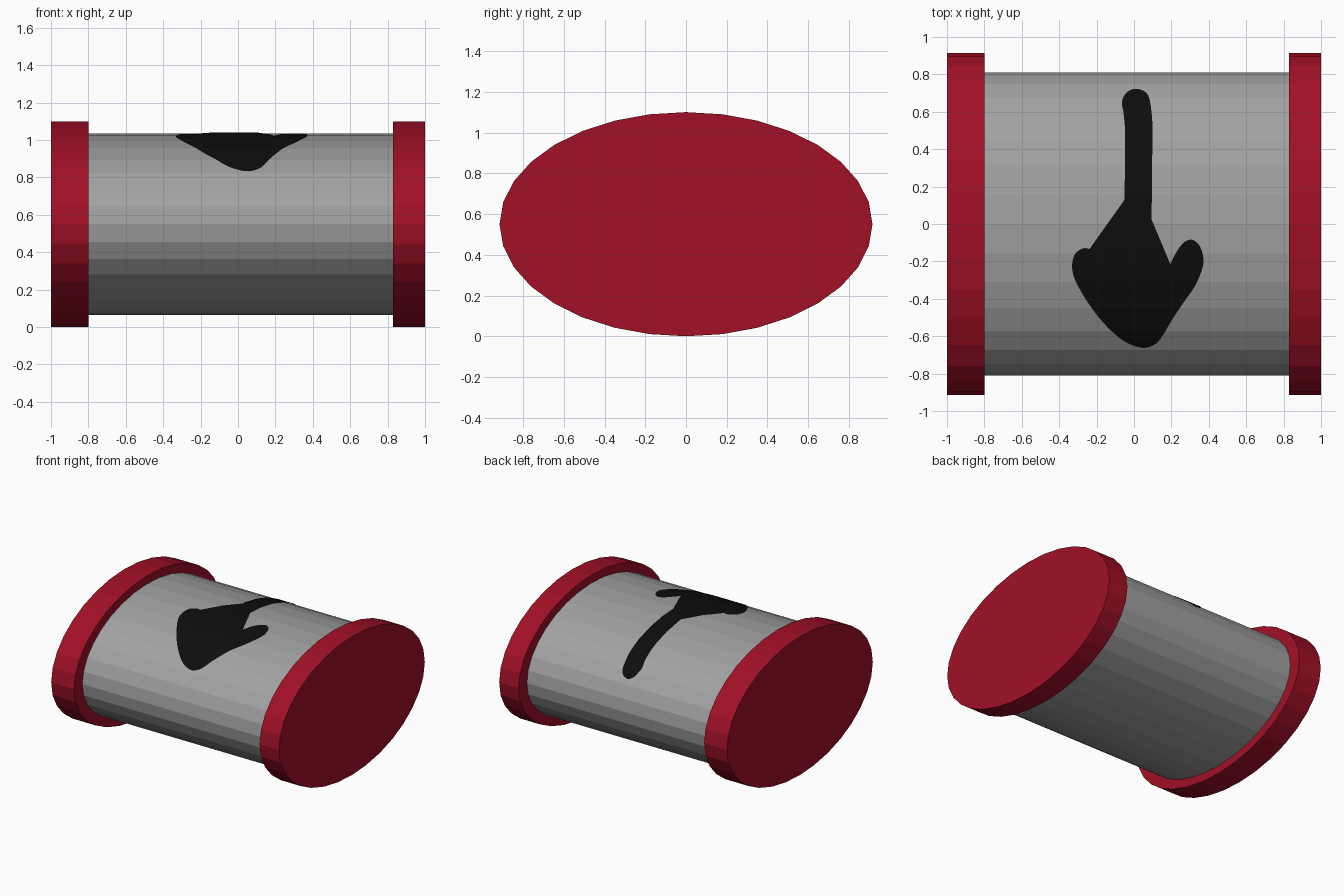
import bpy, bmesh, math
from mathutils import Vector

if "Cube" in bpy.data.objects:
    bpy.data.objects.remove(bpy.data.objects["Cube"])

SIDES = 32
CZ = 0.55                 # height of the drum axis
BODY_RY, BODY_RZ = 0.81, 0.486
CAP_RY, CAP_RZ = 0.915, 0.55


def material(name, rgb):
    m = bpy.data.materials.new(name)
    m.diffuse_color = (*rgb, 1)
    m.use_nodes = True
    m.node_tree.nodes["Principled BSDF"].inputs["Base Color"].default_value = m.diffuse_color
    return m


red = material("red", (0.36, 0.005, 0.019))
grey = material("grey", (0.36, 0.36, 0.36))
black = material("black", (0.004, 0.004, 0.004))


def finish(name, bm, mat):
    me = bpy.data.meshes.new(name)
    bm.to_mesh(me)
    bm.free()
    me.materials.append(mat)
    ob = bpy.data.objects.new(name, me)
    bpy.context.collection.objects.link(ob)
    return ob


def drum(name, x0, x1, ry, rz, mat):
    """Flat-faced elliptical cylinder along x."""
    bm = bmesh.new()
    rings = [[bm.verts.new((x, ry * math.cos(a), CZ + rz * math.sin(a)))
              for a in (math.tau * i / SIDES for i in range(SIDES))]
             for x in (x0, x1)]
    for i in range(SIDES):
        j = (i + 1) % SIDES
        bm.faces.new((rings[0][i], rings[0][j], rings[1][j], rings[1][i]))
    bm.faces.new(rings[0])
    bm.faces.new(rings[1])
    bmesh.ops.recalc_face_normals(bm, faces=bm.faces[:])
    return finish(name, bm, mat)


drum("body", -0.81, 0.84, BODY_RY, BODY_RZ, grey)
drum("left_cap", -1.0, -0.80, CAP_RY, CAP_RZ, red)
drum("right_cap", 0.83, 1.0, CAP_RY, CAP_RZ, red)

# Painted arrow: outline seen from above, in hundredths of a unit
outline = [
    (1, 72), (-4, 70), (-6.5, 65), (-5.7, 60), (-4.8, 50), (-5, 13), (-5.6, -29.5),
    (-6.8, -31), (-9.3, -29.7), (-14, -22), (-19.5, -15.8), (-26, -12.8),
    (-31, -15.3), (-33, -20.6), (-32.4, -27.5), (-28.6, -35.5), (-22.7, -44.7),
    (-15.8, -53.2), (-7.8, -60.7), (-1.3, -64.4), (5.6, -66), (11.5, -63.9),
    (15.2, -59.6), (20, -51.6), (26, -42.5), (32.4, -33.4), (36, -25.4),
    (37.2, -19), (35, -11.5), (30.7, -8.3), (26, -10.4), (21, -18),
    (16.3, -28), (13, -34.5), (10.4, -36.1), (9.4, -33), (9.4, 2.4), (9.9, 50.5),
    (8.8, 63.9), (6.7, 69.8)]


def smooth_loop(pts, steps=3):
    """Closed centripetal-style smoothing; long straight edges stay straight."""
    out, n = [], len(pts)
    for i in range(n):
        p0, p1, p2, p3 = (Vector(pts[(i + k) % n]) for k in (-1, 0, 1, 2))
        d = (p2 - p1).length
        m1 = (p2 - p0) / ((p2 - p1).length + (p1 - p0).length) * d
        m2 = (p3 - p1) / ((p3 - p2).length + (p2 - p1).length) * d
        for s in range(1 if d > 25 else steps):
            t = s / steps
            out.append(p1 * (2*t**3 - 3*t**2 + 1) + m1 * (t**3 - 2*t**2 + t)
                       + p2 * (3*t**2 - 2*t**3) + m2 * (t**3 - t**2))
    return out


def body_top(y):
    """Height of the faceted body surface at y."""
    step = math.tau / SIDES
    k = math.floor(math.acos(y / BODY_RY) / step)
    y0, y1 = (BODY_RY * math.cos(a * step) for a in (k, k + 1))
    z0, z1 = (BODY_RZ * math.sin(a * step) for a in (k, k + 1))
    return CZ + z0 + (z1 - z0) * (y - y0) / (y1 - y0)


bm = bmesh.new()
face = bm.faces.new([bm.verts.new((p.x / 100, p.y / 100, 0)) for p in smooth_loop(outline)])
bmesh.ops.triangulate(bm, faces=[face])
# Cut along each body facet edge, then wrap onto the body
for k in range(1, SIDES // 2):
    y = BODY_RY * math.cos(math.tau * k / SIDES)
    bmesh.ops.bisect_plane(bm, geom=bm.verts[:] + bm.edges[:] + bm.faces[:],
                           plane_co=(0, y, 0), plane_no=(0, 1, 0))
for v in bm.verts:
    y = v.co.y
    z = body_top(y)
    normal = Vector((0, y / BODY_RY**2, (z - CZ) / BODY_RZ**2)).normalized()
    v.co.z = z
    v.co += normal * 0.004
for f in bm.faces:
    f.normal_update()
    if f.normal.z < 0:
        f.normal_flip()
finish("painted_arrow", bm, black)
